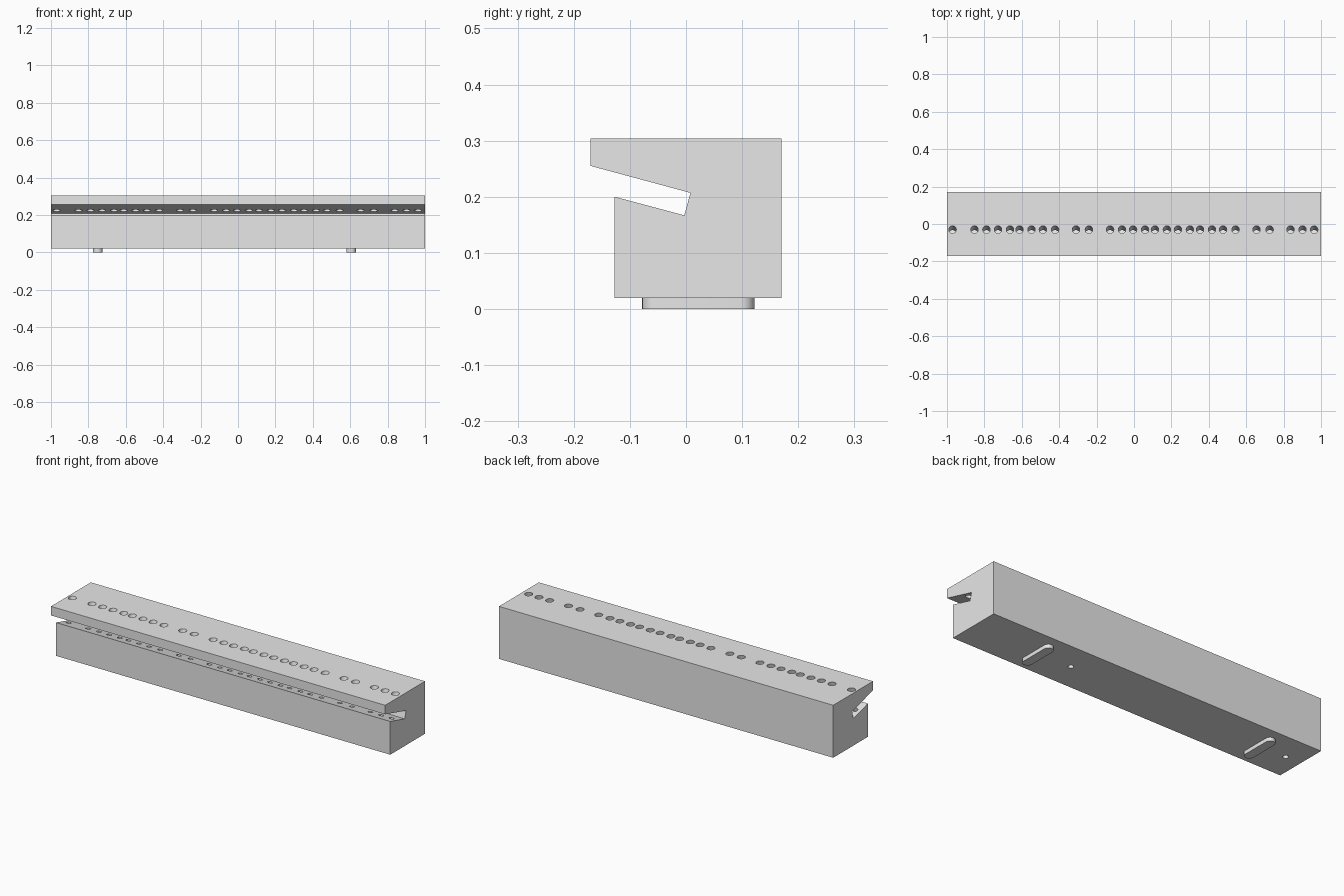
import bpy, bmesh, math
from mathutils import Matrix, Vector

if "Cube" in bpy.data.objects:
    bpy.data.objects.remove(bpy.data.objects["Cube"])

grey = bpy.data.materials.new("light grey")
grey.diffuse_color = (0.8, 0.8, 0.8, 1)
grey.use_nodes = True
grey.node_tree.nodes["Principled BSDF"].inputs["Base Color"].default_value = grey.diffuse_color


def new_object(name, bm):
    bmesh.ops.recalc_face_normals(bm, faces=bm.faces)
    mesh = bpy.data.meshes.new(name)
    bm.to_mesh(mesh)
    bm.free()
    mesh.materials.append(grey)
    obj = bpy.data.objects.new(name, mesh)
    bpy.context.collection.objects.link(obj)
    return obj


def extrude_outline(name, points, offset):
    bm = bmesh.new()
    face = bm.faces.new([bm.verts.new(p) for p in points])
    ext = bmesh.ops.extrude_face_region(bm, geom=[face])
    moved = [v for v in ext["geom"] if isinstance(v, bmesh.types.BMVert)]
    bmesh.ops.translate(bm, verts=moved, vec=offset)
    return new_object(name, bm)


def cut_holes(target, centres, radius, depth, tilt):
    """Cut a row of round holes, each centred on its middle point."""
    bm = bmesh.new()
    for c in centres:
        bmesh.ops.create_cone(bm, cap_ends=True, segments=24, radius1=radius,
                              radius2=radius, depth=depth,
                              matrix=Matrix.Translation(c) @ Matrix.Rotation(-tilt, 4, 'X'))
    cutter = new_object("hole_cutter", bm)
    cutter.hide_render = True
    mod = target.modifiers.new("holes", 'BOOLEAN')
    mod.operation = 'DIFFERENCE'
    mod.solver = 'EXACT'
    mod.object = cutter
    bpy.context.view_layer.objects.active = target
    bpy.ops.object.modifier_apply(modifier=mod.name)
    bpy.data.objects.remove(cutter)


# Long bar with a slanted slot along its front
profile = [(-0.127, 0.02), (0.17, 0.02), (0.17, 0.304), (-0.17, 0.304),
           (-0.17, 0.255), (0.008, 0.207), (-0.003, 0.167), (-0.127, 0.2)]
bar = extrude_outline("slotted_bar", [(-1, y, z) for y, z in profile], (2, 0, 0))

# Row of tilted holes: wide through the upper jaw, narrow and blind in the lower jaw
hole_x = [-0.97, -0.853, -0.789, -0.727, -0.663, -0.612, -0.548, -0.487, -0.422,
          -0.31, -0.241, -0.128, -0.064, -0.005, 0.059, 0.112, 0.176, 0.235,
          0.299, 0.353, 0.417, 0.476, 0.543, 0.655, 0.725, 0.837, 0.901, 0.963]
tilt = math.radians(15)
axis = Vector((0, math.sin(tilt), math.cos(tilt)))


def row(t):
    return [Vector((x, -0.03, 0.304)) - axis * t for x in hole_x]


cut_holes(bar, row(0.0375), 0.02, 0.135, tilt)
cut_holes(bar, row(0.14), 0.013, 0.06, tilt)

# Two blind mounting holes underneath
cut_holes(bar, [Vector((x, 0.022, 0.05)) for x in (-0.908, 0.405)], 0.014, 0.12, 0)

# Round-ended locating keys underneath
for i, x in enumerate((-0.75, 0.605)):
    r, half = 0.025, 0.1
    pts = []
    for k in range(26):
        a = math.pi * (k if k < 13 else k - 1) / 12
        y = 0.022 + (half - r) * (1 if k < 13 else -1)
        pts.append((x + r * math.cos(a), y + r * math.sin(a), 0))
    extrude_outline(f"locating_key_{i + 1}", pts, (0, 0, 0.02))

# Smooth hole walls, sharp edges elsewhere
bpy.ops.object.select_all(action='DESELECT')
for obj in bpy.context.scene.objects:
    obj.select_set(True)
bpy.context.view_layer.objects.active = bar
bpy.ops.object.shade_smooth_by_angle(angle=math.radians(30))
